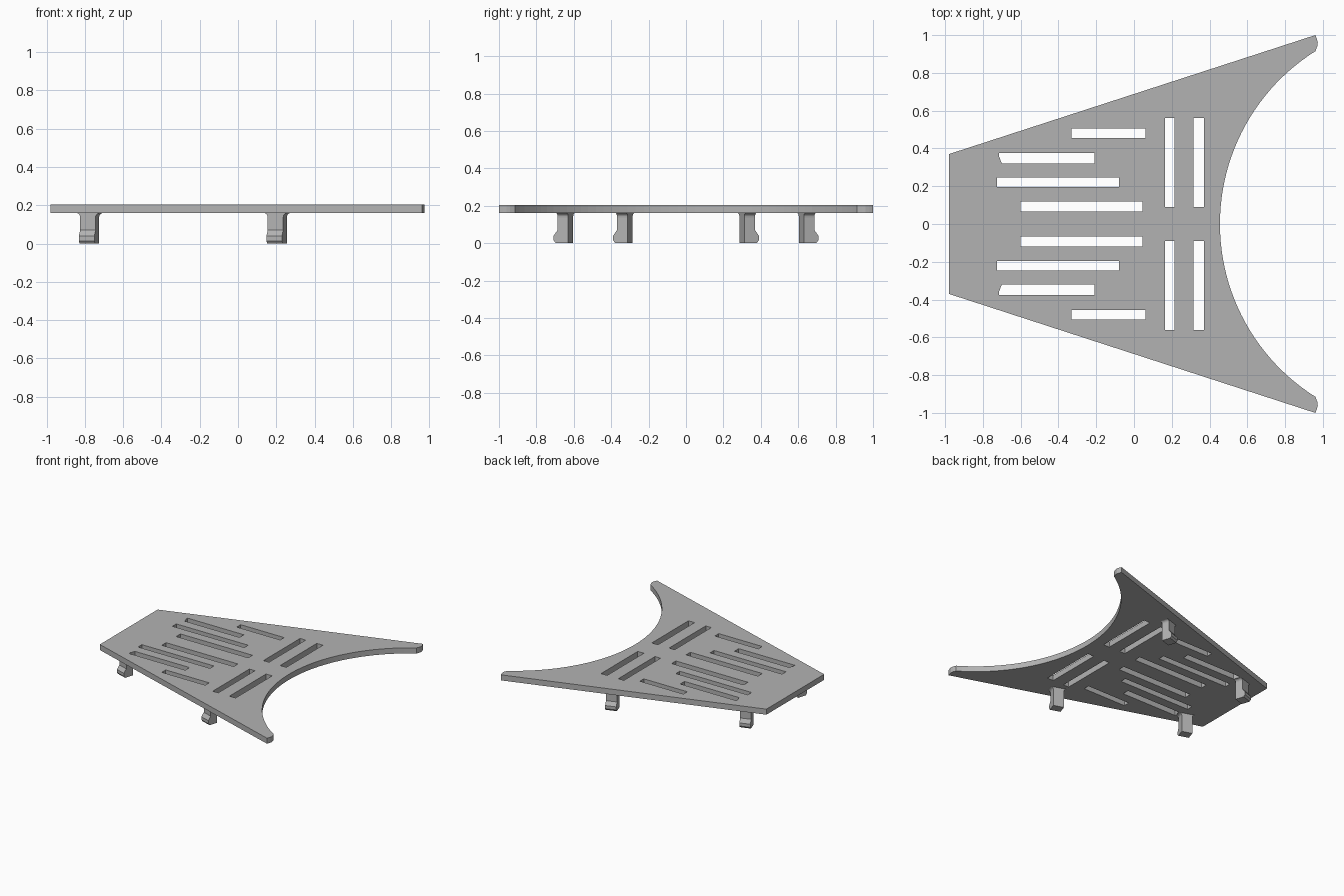
import bpy, bmesh
from math import pi, cos, sin, asin
from mathutils import Vector

cube = bpy.data.objects.get("Cube")
if cube:
    bpy.data.objects.remove(cube, do_unlink=True)

grey = bpy.data.materials.new("plain grey")
grey.use_nodes = True
grey.diffuse_color = (0.45, 0.45, 0.45, 1)
grey.node_tree.nodes["Principled BSDF"].inputs["Base Color"].default_value = grey.diffuse_color

BOTTOM, TOP = 0.16, 0.205


def add_object(name, mesh):
    mesh.materials.clear()
    mesh.materials.append(grey)
    obj = bpy.data.objects.new(name, mesh)
    bpy.context.collection.objects.link(obj)
    return obj


def flip(points):
    return [(x, -y) for x, y in points]


def box(x0, x1, y0, y1):
    return [(x0, y0), (x1, y0), (x1, y1), (x0, y1)]


# Plate outline: tapered end, two horns, and a concave arc between them
half = [(-0.98, 0.37), (0.96, 1.0), (0.968, 0.98), (0.973, 0.96), (0.97, 0.94)]
centre, radius = 1.536, 1.081
sweep = asin(0.915 / radius)
arc = [(centre - radius * cos(a), radius * sin(a))
       for a in [sweep * (1 - i / 24) for i in range(49)]]
outline = half + arc + flip(half)[::-1]

# Slots on one half, mirrored to the other
slots = [
    box(-0.33, 0.06, 0.455, 0.505),
    [(-0.70, 0.32), (-0.21, 0.32), (-0.21, 0.375), (-0.715, 0.375), (-0.715, 0.36)],
    box(-0.725, -0.08, 0.195, 0.245),
    box(-0.60, 0.045, 0.065, 0.12),
    box(0.165, 0.215, 0.09, 0.56),
    box(0.315, 0.37, 0.09, 0.56),
]
loops = [outline] + slots + [flip(s) for s in slots]

# Fill the outline around the slots and give it thickness
curve = bpy.data.curves.new("plate_outline", "CURVE")
curve.dimensions = "2D"
curve.fill_mode = "BOTH"
curve.extrude = (TOP - BOTTOM) / 2
for loop in loops:
    spline = curve.splines.new("POLY")
    spline.points.add(len(loop) - 1)
    for point, (x, y) in zip(spline.points, loop):
        point.co = (x, y, 0, 1)
    spline.use_cyclic_u = True
helper = bpy.data.objects.new("plate_outline", curve)
bpy.context.collection.objects.link(helper)
bpy.context.view_layer.update()
graph = bpy.context.evaluated_depsgraph_get()
plate_mesh = bpy.data.meshes.new_from_object(helper.evaluated_get(graph))
bpy.data.objects.remove(helper, do_unlink=True)

bm = bmesh.new()
bm.from_mesh(plate_mesh)
bmesh.ops.remove_doubles(bm, verts=bm.verts, dist=0.0005)
bmesh.ops.translate(bm, verts=bm.verts, vec=(0, 0, (TOP + BOTTOM) / 2))
bmesh.ops.recalc_face_normals(bm, faces=bm.faces)
for face in bm.faces:
    face.smooth = False
bm.to_mesh(plate_mesh)
bm.free()
plate = add_object("slotted_plate", plate_mesh)


def prism(bm, ring, sweep_vector):
    """Closed solid swept from a ring of points."""
    face = bm.faces.new([bm.verts.new(p) for p in ring])
    new = bmesh.ops.extrude_face_region(bm, geom=[face])["geom"]
    verts = [v for v in new if isinstance(v, bmesh.types.BMVert)]
    bmesh.ops.translate(bm, verts=verts, vec=sweep_vector)


# Hooked clips beneath, parallel to the slanted plate edges
HOOK = [(-0.03, BOTTOM), (-0.03, 0), (0.04, 0), (0.052, 0.015),
        (0.052, 0.04), (0.03, 0.07), (0.03, BOTTOM)]
WIDTH, THICK, FILLET = 0.085, 0.06, 0.022


def clip(name, x, y, side):
    along = Vector((0.951, 0.309 * side, 0))
    out = Vector((-0.309, 0.951 * side, 0))
    base = Vector((x, y * side, 0))
    up = Vector((0, 0, 1))
    bm = bmesh.new()
    prism(bm, [base - along * WIDTH / 2 + out * o + up * z for o, z in HOOK], along * WIDTH)
    # Concave fillets where the clip meets the plate
    for end in (-1, 1):
        ring = [(0, BOTTOM)]
        for i in range(6):
            a = pi / 2 * i / 5
            ring.append((FILLET * (1 - cos(a)), BOTTOM - FILLET * (1 - sin(a))))
        corner = base + along * end * WIDTH / 2 - out * THICK / 2
        prism(bm, [corner + along * end * d + up * z for d, z in ring], out * THICK)
    bmesh.ops.recalc_face_normals(bm, faces=bm.faces)
    mesh = bpy.data.meshes.new(name)
    bm.to_mesh(mesh)
    bm.free()
    add_object(name, mesh)


for side, label in ((-1, "front"), (1, "back")):
    clip(label + "_narrow_end_clip", -0.775, 0.327, side)
    clip(label + "_wide_end_clip", 0.205, 0.645, side)
